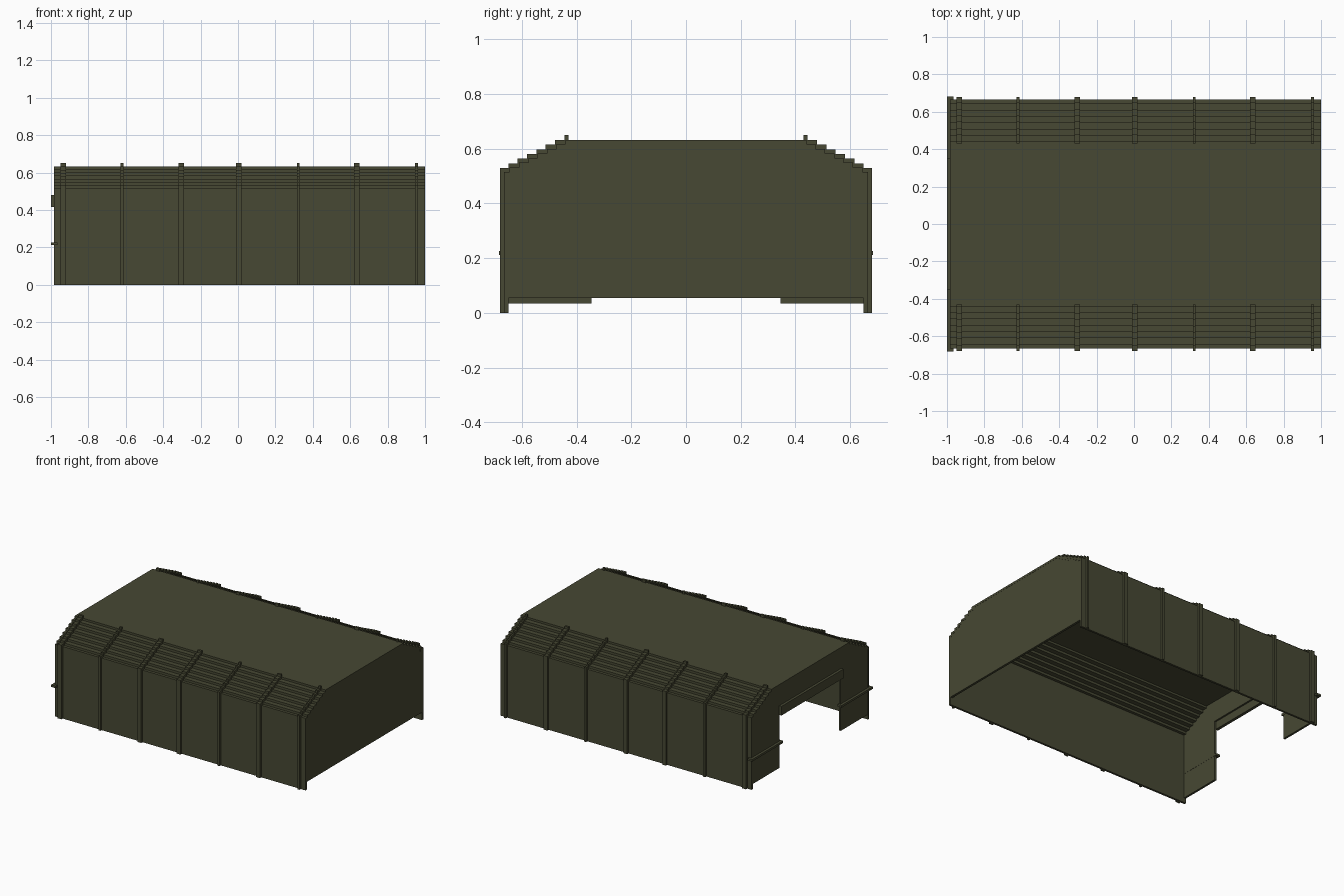
import bpy
import bmesh

cube = bpy.data.objects.get("Cube")
if cube:
    bpy.data.objects.remove(cube)

# Single olive paint
olive = bpy.data.materials.new("olive_drab")
olive.use_nodes = True
color = (0.063, 0.065, 0.033, 1)
olive.diffuse_color = color
bsdf = olive.node_tree.nodes["Principled BSDF"]
bsdf.inputs["Base Color"].default_value = color
bsdf.inputs["Roughness"].default_value = 0.9


def extrude_profile(name, outline, x0, x1):
    """Solid made by pulling a (y, z) outline from x0 to x1."""
    bm = bmesh.new()
    face = bm.faces.new([bm.verts.new((x0, y, z)) for y, z in outline])
    pulled = bmesh.ops.extrude_face_region(bm, geom=[face])
    moved = [v for v in pulled["geom"] if isinstance(v, bmesh.types.BMVert)]
    bmesh.ops.translate(bm, verts=moved, vec=(x1 - x0, 0, 0))
    bmesh.ops.recalc_face_normals(bm, faces=bm.faces)
    mesh = bpy.data.meshes.new(name)
    bm.to_mesh(mesh)
    bm.free()
    mesh.materials.append(olive)
    obj = bpy.data.objects.new(name, mesh)
    bpy.context.collection.objects.link(obj)
    return obj


def rectangle(y0, y1, z0, z1):
    return [(y0, z0), (y1, z0), (y1, z1), (y0, z1)]


def mirrored(points):
    return [(-y, z) for y, z in reversed(points)]


# Stepped half section of the hall, from wall foot to roof edge
STEPS, RUN, RISE = 6, 0.0342, 0.0170
WALL, EAVE, THICK = 0.665, 0.515, 0.015


def half_section(bottom, shift_y=0.0, shift_z=0.0):
    pts = [(WALL + shift_y, bottom), (WALL + shift_y, EAVE + shift_z)]
    y, z = 0.645 + shift_y, EAVE + shift_z
    pts.append((y, z))
    for i in range(STEPS):
        z += RISE
        pts.append((y, z))
        y -= RUN
        pts.append((y, z))
    z += THICK
    pts.append((y, z))
    return pts


outer = half_section(0)
inner = half_section(0, -THICK, -THICK)

# Roof and side walls as one thin folded sheet
ring = outer + mirrored(outer) + list(reversed(mirrored(inner))) + list(reversed(inner))
extrude_profile("shell", ring, -0.983, 1.0)

# Closed end wall
closed = half_section(0.055, -THICK, -THICK)
extrude_profile("closed_end_wall", closed + mirrored(closed), 0.983, 0.999)

# Open end wall with a wide doorway
DOOR, DOOR_TOP = 0.345, 0.47
side = half_section(0.035, -THICK, -THICK)
doorway = [(-DOOR, 0.035), (-DOOR, DOOR_TOP), (DOOR, DOOR_TOP), (DOOR, 0.035)]
extrude_profile("open_end_wall", side + mirrored(side) + doorway, -0.982, -0.967)

# Door lintel and the bars beside the doorway
extrude_profile("door_lintel", rectangle(-0.35, 0.35, 0.415, 0.48), -1.0, -0.979)
for label, s in (("left", 1), ("right", -1)):
    bar = rectangle(*sorted((s * 0.33, s * 0.683)), 0.212, 0.227)
    extrude_profile("door_bar_" + label, bar, -1.0, -0.966)

# Outer ribs, alternating wide and narrow, following the steps
rib_outer = half_section(0, THICK, THICK)
rib_outer[2] = (0.650, rib_outer[2][1])
for i in range(STEPS):
    y = 0.650 - RUN * i
    z = EAVE + THICK + RISE * (i + 1)
    rib_outer[3 + 2 * i] = (y, z)
    rib_outer[4 + 2 * i] = (y - RUN, z)
top_y = 0.650 - RUN * STEPS
roof_z = outer[-1][1]
rib_outer[-1] = (top_y, roof_z + 0.018)
rib_outer += [(top_y - 0.015, roof_z + 0.018), (top_y - 0.015, roof_z - 0.005)]
rib_half = rib_outer + [(y - 0.004, z - 0.004 if z else 0) for y, z in reversed(outer)]

ribs = [(-0.935, 0.03), (-0.62, 0.015), (-0.303, 0.028), (0.005, 0.03),
        (0.322, 0.015), (0.635, 0.03), (0.955, 0.015)]
for n, (x, width) in enumerate(ribs, 1):
    extrude_profile(f"rib_{n}_back", rib_half, x - width / 2, x + width / 2)
    extrude_profile(f"rib_{n}_front", mirrored(rib_half), x - width / 2, x + width / 2)
